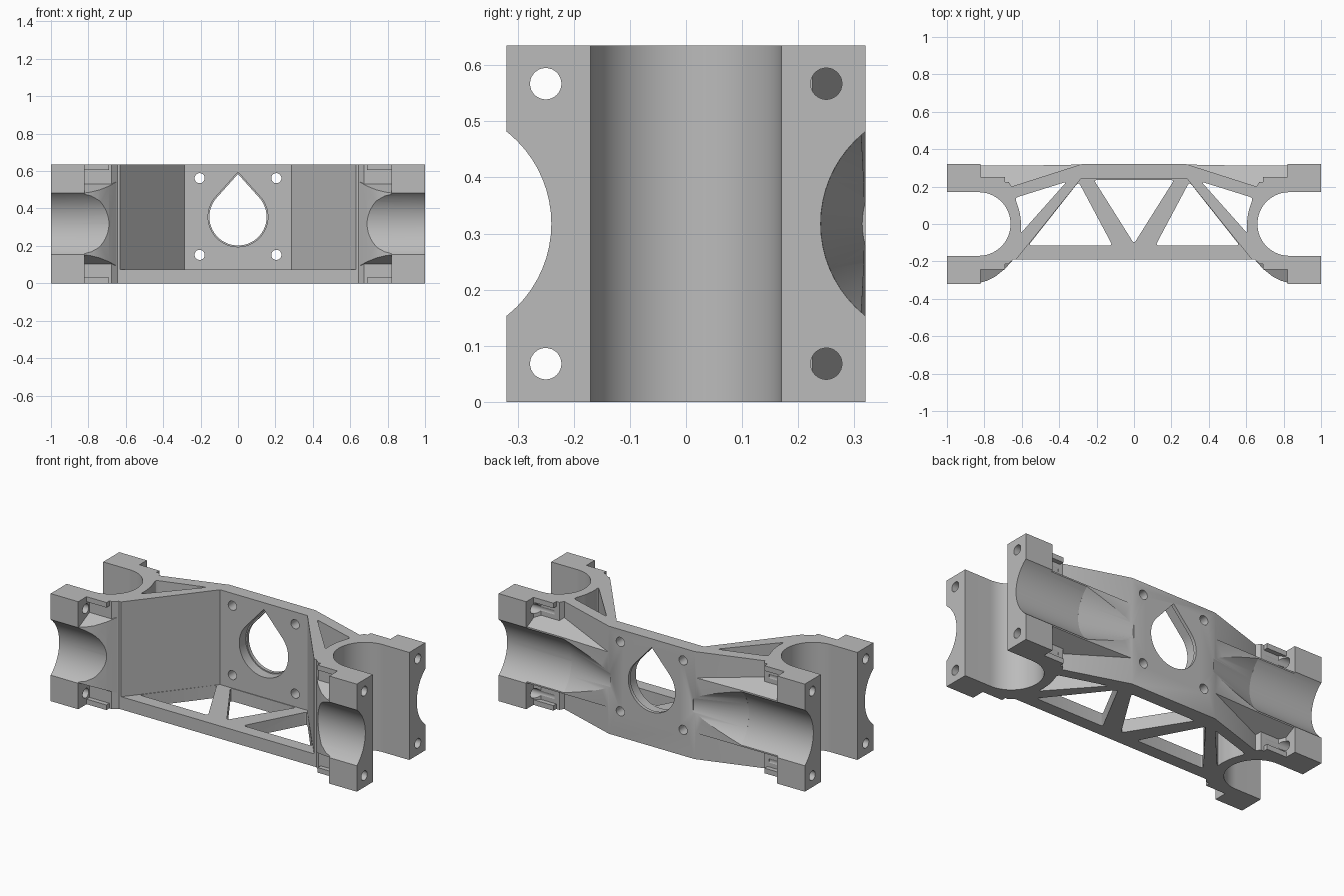
import bpy, bmesh, math
from mathutils import Matrix

if "Cube" in bpy.data.objects:
    bpy.data.objects.remove(bpy.data.objects["Cube"], do_unlink=True)

H = 0.635          # overall height
MID = H / 2        # height of the horizontal tube axes

grey = bpy.data.materials.new("plain grey")
grey.use_nodes = True
grey.diffuse_color = (0.5, 0.5, 0.5, 1)
grey.node_tree.nodes["Principled BSDF"].inputs["Base Color"].default_value = (0.5, 0.5, 0.5, 1)


def make_object(name, bm):
    bmesh.ops.recalc_face_normals(bm, faces=bm.faces)
    mesh = bpy.data.meshes.new(name)
    bm.to_mesh(mesh)
    bm.free()
    ob = bpy.data.objects.new(name, mesh)
    bpy.context.collection.objects.link(ob)
    mesh.materials.append(grey)
    return ob


def prism(name, points, low, high, axis="Z"):
    """Extrude a flat outline; low and high may be functions of the second coordinate."""
    level = lambda v, b: v(b) if callable(v) else v
    place = lambda a, b, c: (a, b, c) if axis == "Z" else (a, c, b)
    bm = bmesh.new()
    bottom = [bm.verts.new(place(a, b, level(low, b))) for a, b in points]
    top = [bm.verts.new(place(a, b, level(high, b))) for a, b in points]
    bm.faces.new(bottom)
    bm.faces.new(top)
    n = len(points)
    for i in range(n):
        j = (i + 1) % n
        bm.faces.new((bottom[i], bottom[j], top[j], top[i]))
    return make_object(name, bm)


def cone(name, start, end, y, z, r1, r2, axis="X", segments=64):
    """Cylinder or cone along x or y; the other centre coordinate is y (or x)."""
    bm = bmesh.new()
    bmesh.ops.create_cone(bm, cap_ends=True, segments=segments, radius1=r1,
                          radius2=r2, depth=abs(end - start))
    turn = Matrix.Rotation(math.pi / 2, 4, "Y" if axis == "X" else "X")
    if (end < start) == (axis == "X"):
        turn = turn @ Matrix.Rotation(math.pi, 4, "X")
    m = (start + end) / 2
    centre = (m, y, z) if axis == "X" else (y, m, z)
    bmesh.ops.transform(bm, matrix=Matrix.Translation(centre) @ turn, verts=bm.verts)
    return make_object(name, bm)


def combine(target, other, operation):
    mod = target.modifiers.new("combine", "BOOLEAN")
    mod.operation = operation
    mod.solver = "EXACT"
    mod.object = other
    bpy.context.view_layer.objects.active = target
    bpy.ops.object.modifier_apply(modifier=mod.name)
    bpy.data.objects.remove(other, do_unlink=True)


def flip(points, s):
    return [(s * a, b) for a, b in points]


def arc(cx, cy, r, start, end, n):
    return [(cx + r * math.cos(math.radians(start + (end - start) * i / n)),
             cy + r * math.sin(math.radians(start + (end - start) * i / n)))
            for i in range(n + 1)]


def rounded(points, r=0.02, n=4):
    """Round the corners of a small outline with short quadratic curves."""
    out = []
    for i, (x, y) in enumerate(points):
        ends = []
        for px, py in (points[i - 1], points[(i + 1) % len(points)]):
            d = math.hypot(px - x, py - y)
            ends.append((x + (px - x) * r / d, y + (py - y) * r / d))
        (ax, ay), (bx, by) = ends
        for k in range(n + 1):
            t = k / n
            out.append(((1 - t) ** 2 * ax + 2 * t * (1 - t) * x + t * t * bx,
                        (1 - t) ** 2 * ay + 2 * t * (1 - t) * y + t * t * by))
    return out


# Main frame: half outline with clamp jaws around the vertical tube, mirrored
half = [(0.28, 0.32), (0.655, 0.2), (0.67, 0.225), (0.79, 0.225), (0.82, 0.25),
        (0.82, 0.32), (1, 0.32), (1, 0.17)]
half += arc(0.83, 0, 0.17, 90, 270, 40)
half += [(1, -0.17), (1, -0.32), (0.82, -0.32), (0.82, -0.215), (0.675, -0.215),
         (0.645, -0.19)]
frame = prism("bracket_frame", half + flip(half[::-1], -1), 0, H)

# Cradles behind the horizontal tubes: sloped lips that narrow away from the frame
lip = lambda y: 0.222 - (abs(y) - 0.2) * 0.5
lip_low = lambda y: MID - lip(y)
lip_high = lambda y: MID + lip(y)
back_cradle = [(0.27, 0.27), (0.27, 0.318), (0.6, 0.312), (0.83, 0.312),
               (0.83, 0.19), (0.6, 0.19)]
front_cradle = [(0.83, -0.19), (0.83, -0.316), (0.785, -0.303), (0.74, -0.28),
                (0.69, -0.24), (0.652, -0.198), (0.66, -0.18)]
for s in (1, -1):
    for name, outline in (("back_cradle", back_cradle), ("front_cradle", front_cradle)):
        combine(frame, prism(name, flip(outline, s), lip_low, lip_high), "UNION")
    # Small end tabs beside the clamp screws
    for low, high in ((0, 0.03), (H - 0.03, H)):
        for y0, y1 in ((0.2, 0.252), (-0.242, -0.19)):
            tab = [(0.69, y0), (0.83, y0), (0.83, y1), (0.69, y1)]
            combine(frame, prism("screw_tab", flip(tab, s), low, high), "UNION")

# Open interior above the floor truss
inner = [(0.285, 0.24), (0.678, -0.25)]
cutters = [prism("interior_cut", inner + flip(inner[::-1], -1), 0.075, 1)]

# Truss openings
centre_gap = rounded([(-0.215, 0.236), (0.215, 0.236), (0, -0.105)])
cutters.append(prism("centre_gap", centre_gap, -0.1, 0.2))
floor_gap = rounded([(0.296, 0.225), (0.115, -0.115), (0.565, -0.115)])
side_gap = [(0.36, 0.226), (0.636, 0.14), (0.61, 0.06), (0.603, 0), (0.606, -0.05)]

for s in (1, -1):
    cutters.append(prism("floor_gap", flip(floor_gap, s), -0.1, 0.2))
    cutters.append(prism("side_gap", flip(rounded(side_gap, 0.018), s), -0.1, 1))
    # Horizontal tube channels, the back one fading into the motor plate
    cutters.append(cone("front_channel", s * 0.6, s * 1.1, -0.449, MID, 0.209, 0.209))
    cutters.append(cone("back_channel", s * 0.58, s * 1.1, 0.449, MID, 0.209, 0.209))
    cutters.append(cone("channel_fade", s * 0.27, s * 0.581, 0.449, MID, 0.135, 0.209))
    for z in (0.068, H - 0.068):
        # Clamp screw holes
        for y in (0.25, -0.25):
            cutters.append(cone("clamp_hole", s * 0.7, s * 1.1, y, z, 0.028, 0.028, segments=32))
    for z in (0.152, 0.562):
        # Motor plate screw holes
        cutters.append(cone("plate_hole", 0.1, 0.5, s * 0.205, z, 0.027, 0.027, "Y", 32))


# Teardrop opening with a shallow lip
def teardrop(r):
    return arc(0, 0.355, r, 140, 400, 48) + [(0, 0.355 + r * 1.5)]


cutters.append(prism("teardrop_front", teardrop(0.16), 0.1, 0.3, "Y"))
cutters.append(prism("teardrop_back", teardrop(0.153), 0.2, 0.5, "Y"))

for cutter in cutters:
    combine(frame, cutter, "DIFFERENCE")

# Smooth curved walls, keep hard edges
bpy.ops.object.select_all(action="DESELECT")
frame.select_set(True)
bpy.context.view_layer.objects.active = frame
bpy.ops.object.shade_smooth_by_angle(angle=math.radians(25))
